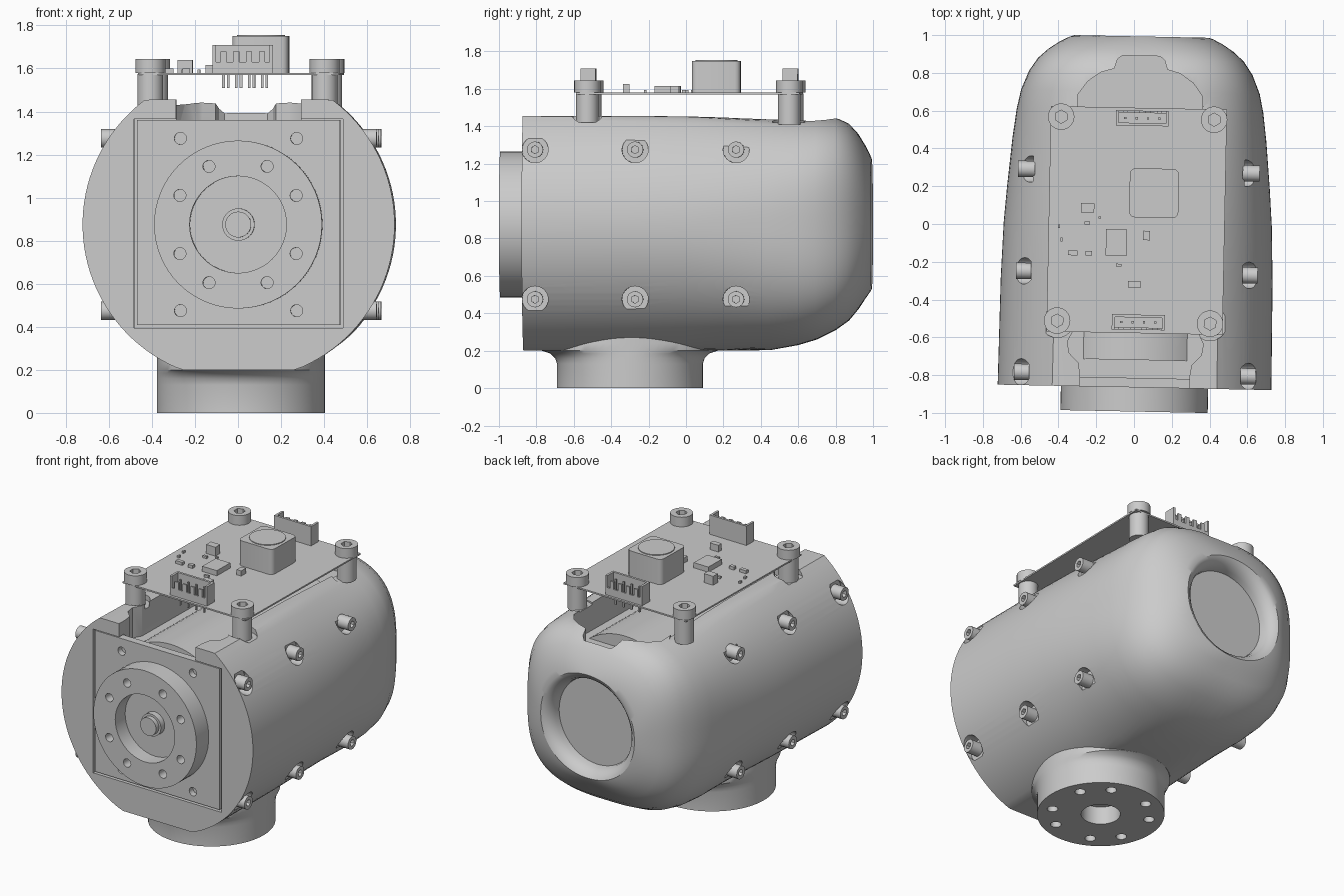
import bpy, bmesh, math
from mathutils import Matrix, Vector

if "Cube" in bpy.data.objects:
    bpy.data.objects.remove(bpy.data.objects["Cube"])

grey = bpy.data.materials.new("grey")
grey.use_nodes = True
grey.diffuse_color = (0.6, 0.6, 0.6, 1)
grey.node_tree.nodes["Principled BSDF"].inputs["Base Color"].default_value = grey.diffuse_color
parts = []
CZ = 0.875          # height of the output axis
FRONT = -0.865      # front face of the housing
TOP = 1.455
TAU = math.tau


def finish(name, bm):
    bmesh.ops.recalc_face_normals(bm, faces=bm.faces)
    if bm.calc_volume(signed=True) < 0:
        bmesh.ops.reverse_faces(bm, faces=bm.faces)
    mesh = bpy.data.meshes.new(name)
    bm.to_mesh(mesh)
    bm.free()
    mesh.materials.append(grey)
    ob = bpy.data.objects.new(name, mesh)
    bpy.context.scene.collection.objects.link(ob)
    parts.append(ob)
    return ob


def box(name, lo, hi, bevel=0):
    bm = bmesh.new()
    lo, hi = Vector(lo), Vector(hi)
    size = hi - lo
    bmesh.ops.create_cube(bm, size=1, matrix=Matrix.Translation((lo + hi) / 2) @ Matrix.Diagonal((*size, 1)))
    if bevel:
        upright = [e for e in bm.edges if abs(e.verts[0].co.z - e.verts[1].co.z) > size.z / 2]
        bmesh.ops.bevel(bm, geom=upright, offset=bevel, segments=3, affect='EDGES', profile=0.5)
    return finish(name, bm)


def cyl(name, a, b, r, segs=32):
    """Cylinder from point a to point b."""
    bm = bmesh.new()
    a, b = Vector(a), Vector(b)
    turn = (b - a).to_track_quat('Z', 'Y').to_matrix().to_4x4()
    bmesh.ops.create_cone(bm, cap_ends=True, segments=segs, radius1=r, radius2=r,
                          depth=(b - a).length, matrix=Matrix.Translation((a + b) / 2) @ turn)
    return finish(name, bm)


def loft(name, rings):
    bm = bmesh.new()
    rows = [[bm.verts.new(p) for p in ring] for ring in rings]
    n = len(rows[0])
    for p, q in zip(rows, rows[1:]):
        for i in range(n):
            j = (i + 1) % n
            bm.faces.new((p[i], p[j], q[j], q[i]))
    bm.faces.new(rows[0])
    bm.faces.new(rows[-1])
    return finish(name, bm)


def volume(mesh):
    bm = bmesh.new()
    bm.from_mesh(mesh)
    v = bm.calc_volume()
    bm.free()
    return v


def cut(ob, cutters):
    """Subtract each cutter, keeping only a result that still holds most of the part."""
    for c in cutters:
        before = volume(ob.data)
        for solver in ('MANIFOLD', 'EXACT'):
            mod = ob.modifiers.new("cut", 'BOOLEAN')
            mod.operation, mod.solver, mod.object = 'DIFFERENCE', solver, c
            dg = bpy.context.evaluated_depsgraph_get()
            mesh = bpy.data.meshes.new_from_object(ob.evaluated_get(dg))
            ob.modifiers.clear()
            if 0.5 * before < volume(mesh) < before - 1e-7:
                ob.data = mesh
                break
        parts.remove(c)
        bpy.data.objects.remove(c)


def socket_screw(name, base, axis, r, height):
    base, axis = Vector(base), Vector(axis)
    tip = base + axis * height
    head = cyl(name, base, tip, r, 28)
    cut(head, [cyl("socket", tip - axis * height * 0.5, tip + axis * 0.02, r * 0.5, 6)])


# Housing: clipped circle at the front, rounded square at the back, round dish in the end
def section(y, w, top, bot, f, n, count=112):
    ring = []
    for i in range(count):
        t = TAU * (i + 0.5) / count
        c, s = math.cos(t), math.sin(t)
        x0, z0 = w * c, max(-bot, min(top, w * s))
        x1 = w * math.copysign(abs(c) ** (2 / n), c)
        z1 = (top if s > 0 else bot) * math.copysign(abs(s) ** (2 / n), s)
        ring.append((x0 + (x1 - x0) * f, y, CZ + z0 + (z1 - z0) * f))
    return ring


T, B = TOP - CZ, CZ - 0.2
housing = loft("housing", [section(*p) for p in (
    (FRONT, 0.725, T, B, 0, 3), (-0.3, 0.72, T, B, 0, 3), (0.0, 0.71, T, B, 0.05, 3),
    (0.2, 0.695, T, B, 0.2, 3), (0.45, 0.672, T, 0.672, 0.5, 3), (0.6, 0.653, T, 0.645, 0.7, 3),
    (0.7, 0.632, T, 0.615, 0.85, 3), (0.8, 0.592, 0.575, 0.565, 1, 3), (0.87, 0.545, 0.54, 0.515, 1, 3),
    (0.92, 0.49, 0.485, 0.455, 1, 3), (0.96, 0.43, 0.42, 0.395, 1, 2.8), (0.985, 0.38, 0.37, 0.36, 1, 2.4),
    (0.993, 0.355, 0.35, 0.345, 1, 2.1), (0.985, 0.335, 0.335, 0.335, 1, 2), (0.96, 0.31, 0.31, 0.31, 1, 2),
    (0.925, 0.295, 0.295, 0.295, 1, 2), (0.89, 0.29, 0.29, 0.29, 1, 2))])

# Top pocket with its shaped outline, open at the front
half = [(0.29, -1), (0.29, -0.8), (0.3, -0.74), (0.35, -0.69), (0.36, -0.63), (0.33, -0.57),
        (0.33, 0.68), (0.28, 0.75), (0.21, 0.8), (0.14, 0.82), (0.125, 0.87), (0.1, 0.89)]
outline = half + [(-x, y) for x, y in reversed(half)]
cutters = [loft("pocket", [[(x, y, z) for x, y in outline] for z in (1.25, 1.7)]),
           box("plate_recess", (-0.485, -1.1, 0.395), (0.485, FRONT + 0.05, 1.365))]
BX = -0.012         # sideways offset of the circuit board
mounts = [(BX + sx * 0.405, y) for sx in (-1, 1) for y in (-0.52, 0.56)]
cutters += [cyl("mount_seat", (x, y, 1.42), (x, y, 1.75), 0.09) for x, y in mounts]
side_screws = [(sx, y, z) for sx in (-1, 1) for y in (-0.795, -0.26, 0.28) for z in (0.475, 1.275)]
cutters += [cyl("counterbore", (sx * 0.56, y, z), (sx * 0.85, y, z), 0.07) for sx, y, z in side_screws]
cut(housing, cutters)

for sx, y, z in side_screws:
    socket_screw("side_screw", (sx * 0.55, y, z), (sx, 0, 0), 0.043, 0.09)

# Motor can seen in the pocket
cyl("motor_can", (0, -0.72, CZ), (0, 0.6, CZ), 0.465, 64)

# Front plate and output horn
plate = box("front_plate", (-0.472, FRONT, 0.408), (0.472, FRONT + 0.05, 1.36))
cut(plate, [cyl("hole", (sx * 0.27, -1, CZ + sz * 0.4), (sx * 0.27, FRONT + 0.04, CZ + sz * 0.4), 0.028, 20)
            for sx in (-1, 1) for sz in (-1, 1)])

bolt_circle = [(sx * a, sy * b) for a, b in ((0.135, 0.27), (0.27, 0.135)) for sx in (-1, 1) for sy in (-1, 1)]
horn = cyl("front_horn", (0, -0.993, CZ), (0, FRONT + 0.01, CZ), 0.39, 64)
cut(horn, [cyl("bore", (0, -1.1, CZ), (0, -0.89, CZ), 0.225, 48)]
    + [cyl("hole", (x, -1.1, CZ + z), (x, -0.92, CZ + z), 0.028, 20) for x, z in bolt_circle])
cyl("horn_hub", (0, -0.93, CZ), (0, -0.87, CZ), 0.075)
cyl("horn_screw", (0, -0.96, CZ), (0, -0.9, CZ), 0.06)

# Lower base horn, flared fore and aft where it meets the housing
BY = -0.3
base = loft("base_horn", [[(0.39 * math.cos(TAU * i / 72), BY + (0.39 + flare) * math.sin(TAU * i / 72), z)
                           for i in range(72)]
                          for z, flare in ((0, 0), (0.13, 0), (0.16, 0.01), (0.185, 0.035),
                                           (0.2, 0.08), (0.24, 0.08), (0.32, 0))])
cut(base, [cyl("bore", (0, BY, -0.1), (0, BY, 0.12), 0.12, 40)]
    + [cyl("hole", (x, BY + y, -0.1), (x, BY + y, 0.08), 0.033, 20) for x, y in bolt_circle])

# Circuit board on four posts
P = 1.58
box("circuit_board", (BX - 0.46, -0.578, P - 0.01), (BX + 0.472, 0.615, P))
for x, y in mounts:
    cyl("board_post", (x, y, 1.41), (x, y, P - 0.006), 0.06)
    socket_screw("board_screw", (x, y, P), (0, 0, 1), 0.07, 0.065)

# Pin headers, open side facing outwards
for y, out in ((-0.52, -1), (0.56, 1)):
    x0, x1 = BX - 0.115, BX + 0.165

    def wall(xa, xb, d0, d1, z0, z1):
        ya, yb = sorted((y + out * d0, y + out * d1))
        box("header_wall", (xa, ya, P + z0), (xb, yb, P + z1))
    wall(x0, x1, -0.04, -0.025, 0, 0.13)
    wall(x0, x1, -0.03, 0.04, 0, 0.02)
    wall(x0, x0 + 0.015, -0.03, 0.04, 0, 0.13)
    wall(x1 - 0.015, x1, -0.03, 0.04, 0, 0.13)
    wall(x0, x1, 0.028, 0.04, 0, 0.05)
    for k in range(4):
        px = x0 + 0.05 + k * 0.06
        wall(px - 0.014, px + 0.014, 0.028, 0.04, 0.04, 0.1)
        box("header_pin", (px - 0.006, y - 0.006, P - 0.07), (px + 0.006, y + 0.006, P + 0.1))

# Inductor and small board components
box("inductor", (BX - 0.035, 0.035, P), (BX + 0.225, 0.295, P + 0.17), 0.03)
cyl("inductor_core", (BX + 0.095, 0.165, P + 0.1), (BX + 0.095, 0.165, P + 0.175), 0.112, 40)
for x, y, w, d, h in ((-0.1, -0.1, 0.11, 0.14, 0.035), (-0.255, 0.08, 0.07, 0.05, 0.06),
                      (0.06, -0.06, 0.035, 0.05, 0.035), (0, -0.32, 0.065, 0.035, 0.045),
                      (-0.33, -0.16, 0.05, 0.025, 0.02), (-0.245, -0.16, 0.035, 0.025, 0.02),
                      (-0.255, 0, 0.03, 0.015, 0.015), (-0.405, -0.02, 0.012, 0.02, 0.015),
                      (-0.39, -0.09, 0.012, 0.02, 0.015), (-0.085, -0.22, 0.03, 0.015, 0.015),
                      (-0.19, 0.03, 0.012, 0.012, 0.015)):
    x += BX
    box("board_chip", (x - w / 2, y - d / 2, P), (x + w / 2, y + d / 2, P + h))

# Small turn of the whole assembly, then smooth shading with sharp edges kept
turn = Matrix.Translation((0.02, 0, 0)) @ Matrix.Rotation(-0.02, 4, 'Z')
bpy.ops.object.select_all(action='DESELECT')
for ob in parts:
    ob.data.transform(turn)
    ob.select_set(True)
bpy.context.view_layer.objects.active = housing
bpy.ops.object.shade_smooth_by_angle(angle=math.radians(32))
